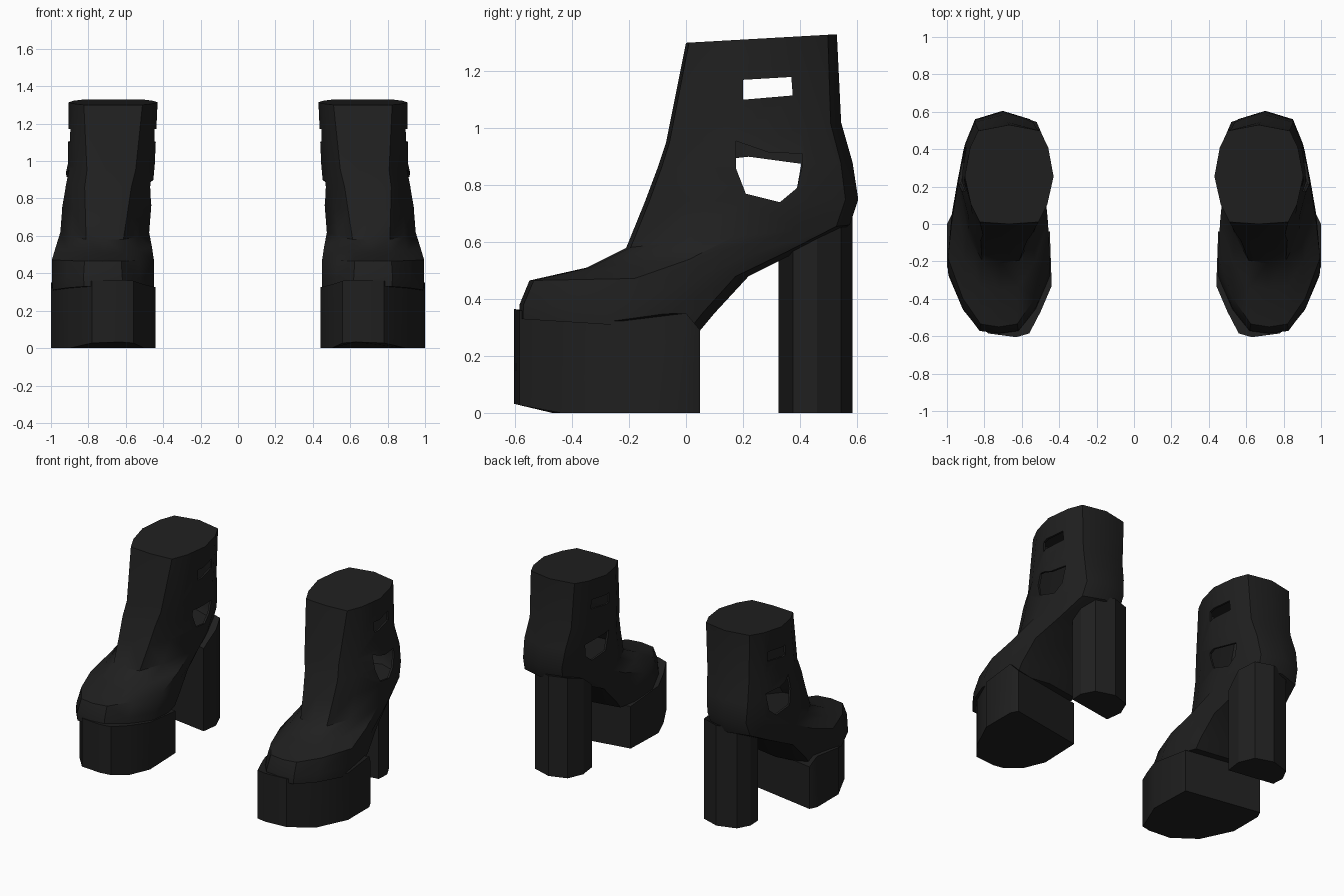
import bpy, bmesh
from math import radians

if "Cube" in bpy.data.objects:
    bpy.data.objects.remove(bpy.data.objects["Cube"], do_unlink=True)

black = bpy.data.materials.new("black leather")
black.use_nodes = True
colour = (0.014, 0.014, 0.014, 1)
black.diffuse_color = colour
black.node_tree.nodes["Principled BSDF"].inputs["Base Color"].default_value = colour


def loft(name, rings, side):
    """Closed skin over rings of equal length; side mirrors it in x."""
    bm = bmesh.new()
    rows = [[bm.verts.new((side * x, y, z)) for x, y, z in r] for r in rings]
    n = len(rows[0])
    for low, high in zip(rows, rows[1:]):
        for i in range(n):
            j = (i + 1) % n
            bm.faces.new((low[i], low[j], high[j], high[i]))
    bm.faces.new(rows[0])
    bm.faces.new(rows[-1])
    bmesh.ops.recalc_face_normals(bm, faces=bm.faces)
    mesh = bpy.data.meshes.new(name)
    bm.to_mesh(mesh)
    bm.free()
    mesh.materials.append(black)
    obj = bpy.data.objects.new(name, mesh)
    bpy.context.collection.objects.link(obj)
    return obj


def select(obj):
    bpy.ops.object.select_all(action='DESELECT')
    obj.select_set(True)
    bpy.context.view_layer.objects.active = obj


def smooth(obj, angle):
    select(obj)
    bpy.ops.object.shade_smooth_by_angle(angle=radians(angle))


def cut(obj, cutter):
    cutter.hide_render = True
    select(obj)
    mod = obj.modifiers.new("cut", 'BOOLEAN')
    mod.operation, mod.solver, mod.object = 'DIFFERENCE', 'EXACT', cutter
    bpy.ops.object.modifier_apply(modifier=mod.name)
    bpy.data.objects.remove(cutter, do_unlink=True)


def section(front, back, inner, outer, f, b, scale=1.0, drop=0.0):
    """Tilted section: front and back points, side limits, end widths."""
    shape = [(-f, .02), (0, 0), (f, .02), ((1 + f) / 2 + .03, .2), (1, .48),
             ((1 + b) / 2 + .03, .77), (b, .94), (0, 1), (-b, .94),
             (-(1 + b) / 2 - .03, .77), (-1, .48), (-(1 + f) / 2 - .03, .2)]
    mid, half = (inner + outer) / 2, (outer - inner) / 2
    pts = []
    for u, t in shape:
        t = .5 + (t - .5) * scale
        pts.append((mid + u * half * scale,
                    front[0] + (back[0] - front[0]) * t,
                    front[1] + (back[1] - front[1]) * t - drop))
    return pts


# front (y, z), back (y, z), inner x, outer x, front width, back width
SECTIONS = [
    ((-.585, .33), (.05, .29), .45, .99, .38, .85),
    ((-.585, .38), (.10, .35), .45, .995, .38, .85),
    ((-.55, .465), (.22, .48), .45, .995, .36, .80),
    ((-.35, .51), (.40, .57), .46, .975, .40, .70),
    ((-.21, .58), (.575, .66), .475, .95, .42, .62),
    ((-.145, .74), (.605, .75), .465, .94, .48, .62),
    ((-.10, .86), (.585, .88), .455, .935, .52, .65),
    ((-.07, .95), (.545, 1.02), .445, .91, .56, .68),
    ((0, 1.3), (.53, 1.33), .43, .905, .66, .70),
]

# platform outline (x, y, top z)
PLATFORM = [(.56, -.585, .36), (.63, -.605, .365), (.78, -.585, .36),
            (.90, -.44, .337), (1, -.23, .322), (1, 0, .35), (.975, .05, .29),
            (.45, -.04, .29), (.44, -.33, .325), (.50, -.47, .34)]

HEEL = [(.49, .325, .57), (.81, .375, .6), (.815, .46, .67), (.77, .545, .69),
        (.64, .585, .69), (.52, .545, .69), (.475, .44, .66)]

# ankle slots as (y, z) outlines
UPPER = [(.2, 1.1), (.375, 1.115), (.37, 1.18), (.2, 1.17)]
LOWER = [(.21, .77), (.33, .74), (.39, .79), (.41, .875), (.41, .91), (.29, .915),
         (.175, .955), (.175, .86)]
LOWER_INNER = LOWER[:3] + [(.405, .875), (.22, .9), (.175, .895), (.175, .86)]


def slot(points, x0, x1, side):
    return loft("slot_cutter", [[(x, y, z) for y, z in points] for x in (x0, x1)], side)


for label, side in (("left", 1), ("right", -1)):
    # upper, hollowed at the ankle and pierced by the slots
    upper = loft(label + "_upper", [section(*s) for s in SECTIONS], side)
    inside = [section(*s, scale=.94, drop=d)
              for s, d in zip(SECTIONS[4:], (-.04, 0, 0, 0, .02))]
    cut(upper, loft("cavity_cutter", inside, side))
    cut(upper, slot(UPPER, .3, 1.1, side))
    cut(upper, slot(LOWER, .66, 1.1, side))
    cut(upper, slot(LOWER_INNER, .3, .66, side))
    smooth(upper, 42)

    # platform sole with the toe tipped up
    sole = [(x, y, max(0, (-.48 - y) * .26)) for x, y, z in PLATFORM]
    platform = loft(label + "_platform", [sole, PLATFORM], side)
    smooth(platform, 30)

    # block heel
    heel = loft(label + "_heel", [[(x, y, 0) for x, y, z in HEEL], HEEL], side)
    smooth(heel, 30)
